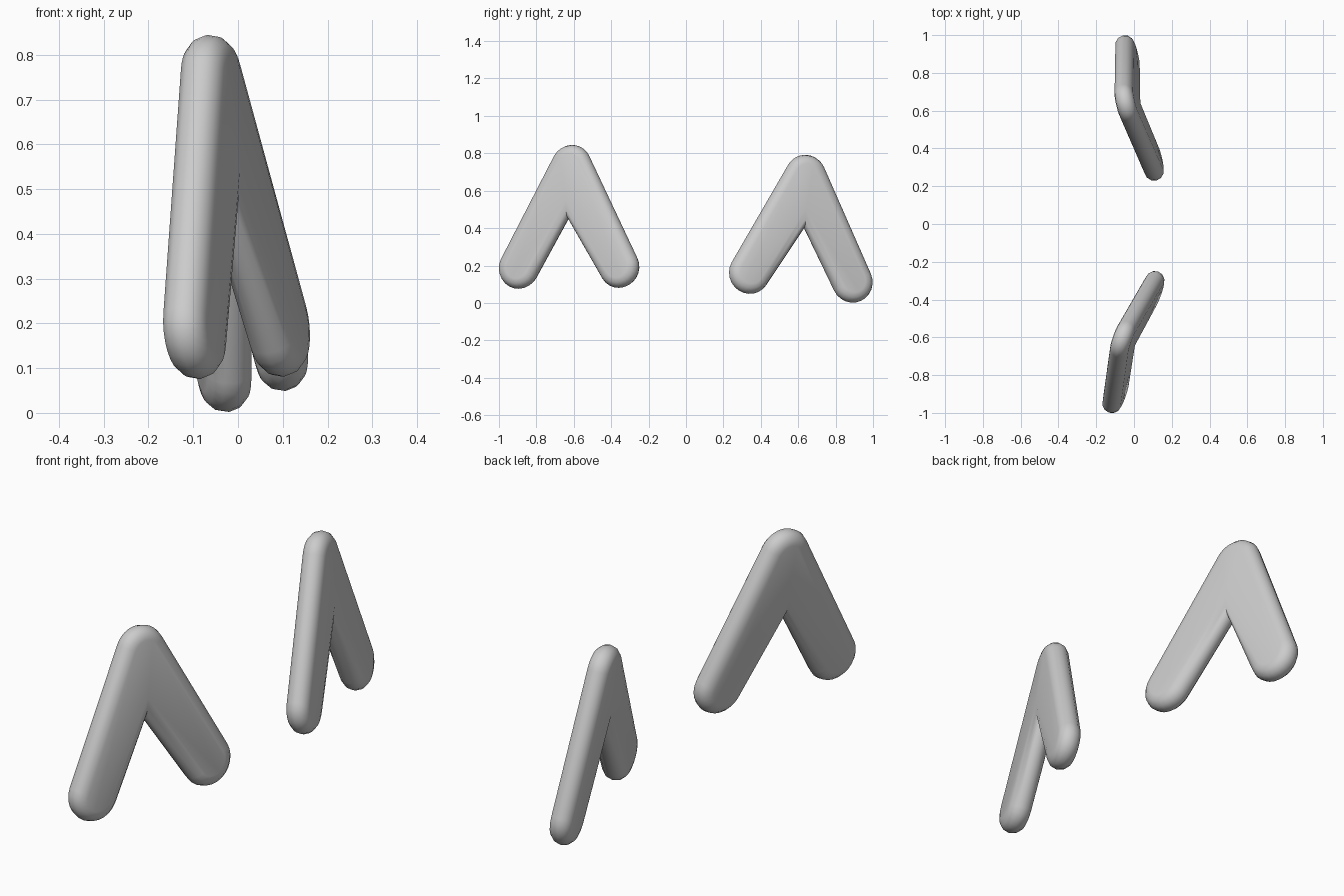
import bpy, bmesh, math
from mathutils import Vector

if "Cube" in bpy.data.objects:
    bpy.data.objects.remove(bpy.data.objects["Cube"])

H = 0.05        # half thickness, also the rim rounding radius
CORE = 0.062    # radius of the flat area at the tips
STEPS = 12      # segments per rounded tip


def arc(c, r, a0, a1):
    """Points anticlockwise around c from angle a0 to a1."""
    while a1 < a0:
        a1 += 2 * math.pi
    angles = [a0 + (a1 - a0) * i / STEPS for i in range(STEPS + 1)]
    return [c + Vector((math.cos(t), math.sin(t))) * r for t in angles]


def outline(left, apex, right, notch, off):
    """Chevron outline, grown by off from the flat area."""
    r = CORE + off
    n = notch + Vector((0, 1.9 * (H - off)))
    dl, dr = apex - left, apex - right
    al = math.atan2(dl.x, -dl.y)
    ar = math.atan2(-dr.x, dr.y)
    tl, tr = n - left, n - right
    il = math.atan2(tl.y, tl.x) - math.acos(r / tl.length)
    ir = math.atan2(tr.y, tr.x) + math.acos(r / tr.length)
    al %= 2 * math.pi
    return (arc(apex, r, ar, al) + arc(left, r, al, il) + [n]
            + arc(right, r, ir, ar))


def chevron(name, plane, points):
    """Rounded plate in the tilted plane x = a*y + b*z + c."""
    a, b, c = plane
    N = Vector((1, -a, -b)).normalized()
    U = Vector((a, 1, 0)).normalized()
    V = N.cross(U)
    flat = []
    for y, z in points:
        p = Vector((a * y + b * z, y, z))
        flat.append(Vector((p.dot(U), p.dot(V))))
    bm = bmesh.new()
    rings = []
    for k in range(-3, 4):
        t = math.radians(30 * k)
        pts = outline(*flat, H * math.cos(t))
        rings.append([bm.verts.new(U * p.x + V * p.y + N * (H * math.sin(t))
                                   + Vector((c, 0, 0))) for p in pts])
    # rounded rim
    for lo, hi in zip(rings, rings[1:]):
        for i in range(len(lo)):
            j = (i + 1) % len(lo)
            bm.faces.new((lo[i], lo[j], hi[j], hi[i]))
    # flat front and back
    bm.faces.new(rings[-1])
    bm.faces.new(rings[0][::-1])
    bmesh.ops.recalc_face_normals(bm, faces=bm.faces)
    me = bpy.data.meshes.new(name)
    bm.to_mesh(me)
    bm.free()
    ob = bpy.data.objects.new(name, me)
    bpy.context.collection.objects.link(ob)
    bpy.ops.object.select_all(action='DESELECT')
    ob.select_set(True)
    bpy.context.view_layer.objects.active = ob
    bpy.ops.object.shade_smooth_by_angle(angle=math.radians(40))


# points as (y, z): left tip, apex, right tip, notch
chevron("front_chevron", (0.35, -0.108, 0.236),
        [(-0.893, 0.187), (-0.612, 0.733), (-0.357, 0.192), (-0.63, 0.45)])
chevron("back_chevron", (-0.24, -0.113, 0.192),
        [(0.339, 0.16), (0.64, 0.68), (0.889, 0.113), (0.632, 0.40)])
